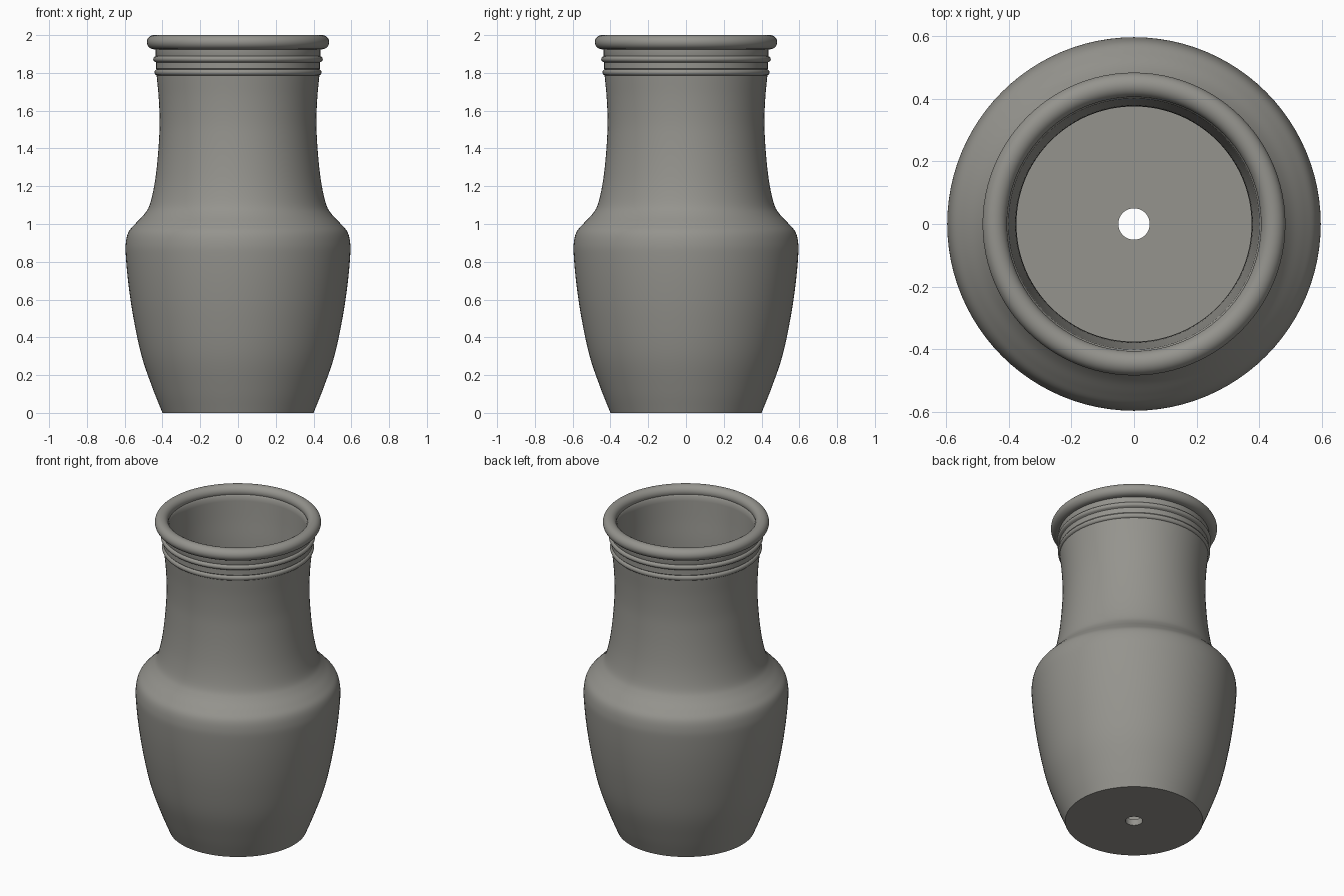
import bpy, bmesh, math
from mathutils import Vector

if "Cube" in bpy.data.objects:
    bpy.data.objects.remove(bpy.data.objects["Cube"])

SEGMENTS = 96


def smooth(points, steps=5):
    """Catmull-Rom curve through (radius, height) points."""
    pts = [Vector(p) for p in points]
    pts = [2 * pts[0] - pts[1]] + pts + [2 * pts[-1] - pts[-2]]
    out = []
    for a, b, c, d in zip(pts, pts[1:], pts[2:], pts[3:]):
        for i in range(steps):
            t = i / steps
            out.append(0.5 * (2 * b + (c - a) * t + (2 * a - 5 * b + 4 * c - d) * t ** 2
                              + (3 * b - a - 3 * c + d) * t ** 3))
    return out + [pts[-2]]


def arc(r, z, rx, rz, start, end, steps):
    """Elliptic arc in the profile plane, angles in degrees."""
    angles = [math.radians(start + (end - start) * i / steps) for i in range(steps + 1)]
    return [Vector((r + rx * math.cos(a), z + rz * math.sin(a))) for a in angles]


def lathe(name, profile, material):
    """Spin a closed profile around the z axis."""
    bm = bmesh.new()
    rings = []
    for s in range(SEGMENTS):
        a = 2 * math.pi * s / SEGMENTS
        rings.append([bm.verts.new((r * math.cos(a), r * math.sin(a), z)) for r, z in profile])
    n = len(profile)
    for s in range(SEGMENTS):
        p, q = rings[s], rings[(s + 1) % SEGMENTS]
        for i in range(n):
            j = (i + 1) % n
            bm.faces.new((p[i], q[i], q[j], p[j]))
    bmesh.ops.recalc_face_normals(bm, faces=bm.faces)
    mesh = bpy.data.meshes.new(name)
    bm.to_mesh(mesh)
    bm.free()
    obj = bpy.data.objects.new(name, mesh)
    bpy.context.collection.objects.link(obj)
    mesh.materials.append(material)
    bpy.context.view_layer.objects.active = obj
    obj.select_set(True)
    bpy.ops.object.shade_smooth_by_angle(angle=math.radians(35))
    return obj


clay = bpy.data.materials.new("grey_clay")
clay.diffuse_color = (0.30, 0.295, 0.27, 1)
clay.use_nodes = True
clay.node_tree.nodes["Principled BSDF"].inputs["Base Color"].default_value = clay.diffuse_color

# Outer wall: belly, shoulder and neck
outer = smooth([(0.40, 0), (0.45, 0.125), (0.51, 0.30), (0.553, 0.50), (0.58, 0.68),
                (0.594, 0.83), (0.594, 0.90), (0.58, 0.957), (0.545, 1.0), (0.498, 1.05),
                (0.468, 1.10), (0.444, 1.20), (0.428, 1.32), (0.418, 1.45), (0.415, 1.55),
                (0.42, 1.67), (0.431, 1.787)])

# Two raised rings below the rim, then the rounded rim
collar = (arc(0.428, 1.803, 0.014, 0.016, -80, 80, 8)
          + [Vector((0.433, 1.822)), Vector((0.433, 1.855))]
          + arc(0.433, 1.873, 0.016, 0.016, -80, 80, 8)
          + [Vector((0.437, 1.892)), Vector((0.437, 1.924))])
rim = arc(0.444, 1.9625, 0.039, 0.0375, -80, 200, 28)

# Inner wall and floor with a drain hole
inner = smooth([(0.400, 1.94), (0.390, 1.80), (0.379, 1.67), (0.375, 1.55), (0.378, 1.45),
                (0.388, 1.32), (0.404, 1.20), (0.43, 1.09), (0.47, 1.03), (0.52, 0.98),
                (0.548, 0.93), (0.554, 0.83), (0.54, 0.68), (0.512, 0.50), (0.468, 0.30),
                (0.41, 0.125), (0.376, 0.04)])
floor = [Vector((0.05, 0.04)), Vector((0.05, 0))]

lathe("vase", outer + collar + rim + inner + floor, clay)
